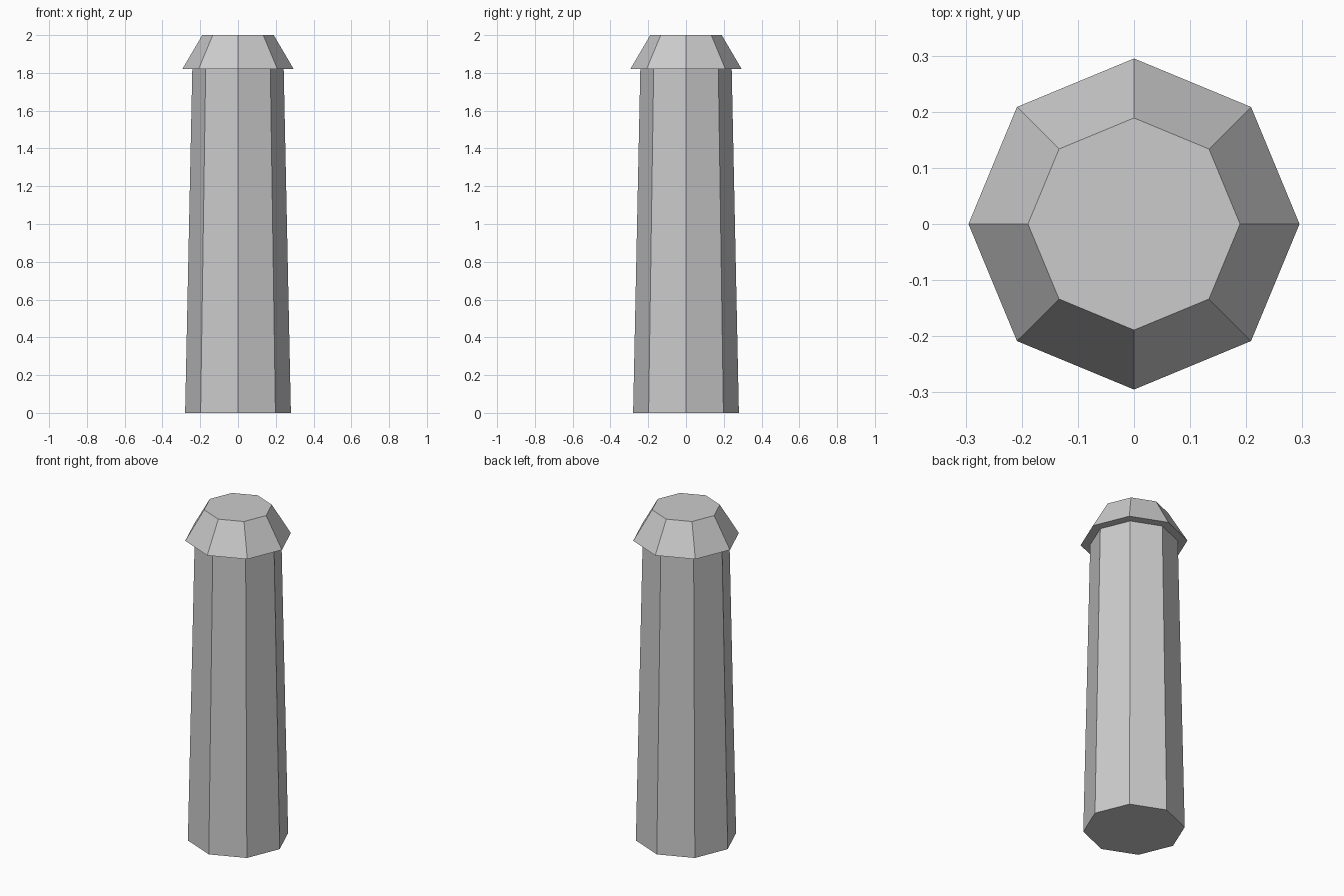
import bpy

# Remove the default cube
cube = bpy.data.objects.get("Cube")
if cube:
    bpy.data.objects.remove(cube, do_unlink=True)

SIDES = 8
CAP_BASE = 1.82
HEIGHT = 2.0

# Single grey for the whole bollard
GREY = (0.6, 0.6, 0.6, 1.0)
grey = bpy.data.materials.new("grey")
grey.use_nodes = True
grey.diffuse_color = GREY
grey.node_tree.nodes["Principled BSDF"].inputs["Base Color"].default_value = GREY


def tapered_prism(name, z0, z1, r0, r1):
    """Flat-shaded octagonal frustum between two heights."""
    bpy.ops.mesh.primitive_cone_add(
        vertices=SIDES, radius1=r0, radius2=r1, depth=z1 - z0,
        end_fill_type='NGON', location=(0, 0, (z0 + z1) / 2))
    obj = bpy.context.object
    obj.name = name
    obj.data.name = name
    obj.data.materials.append(grey)
    return obj


# Gently tapering post
tapered_prism("post", 0.0, CAP_BASE, 0.28, 0.242)

# Overhanging cap with sloped sides
tapered_prism("cap", CAP_BASE, HEIGHT, 0.295, 0.189)
